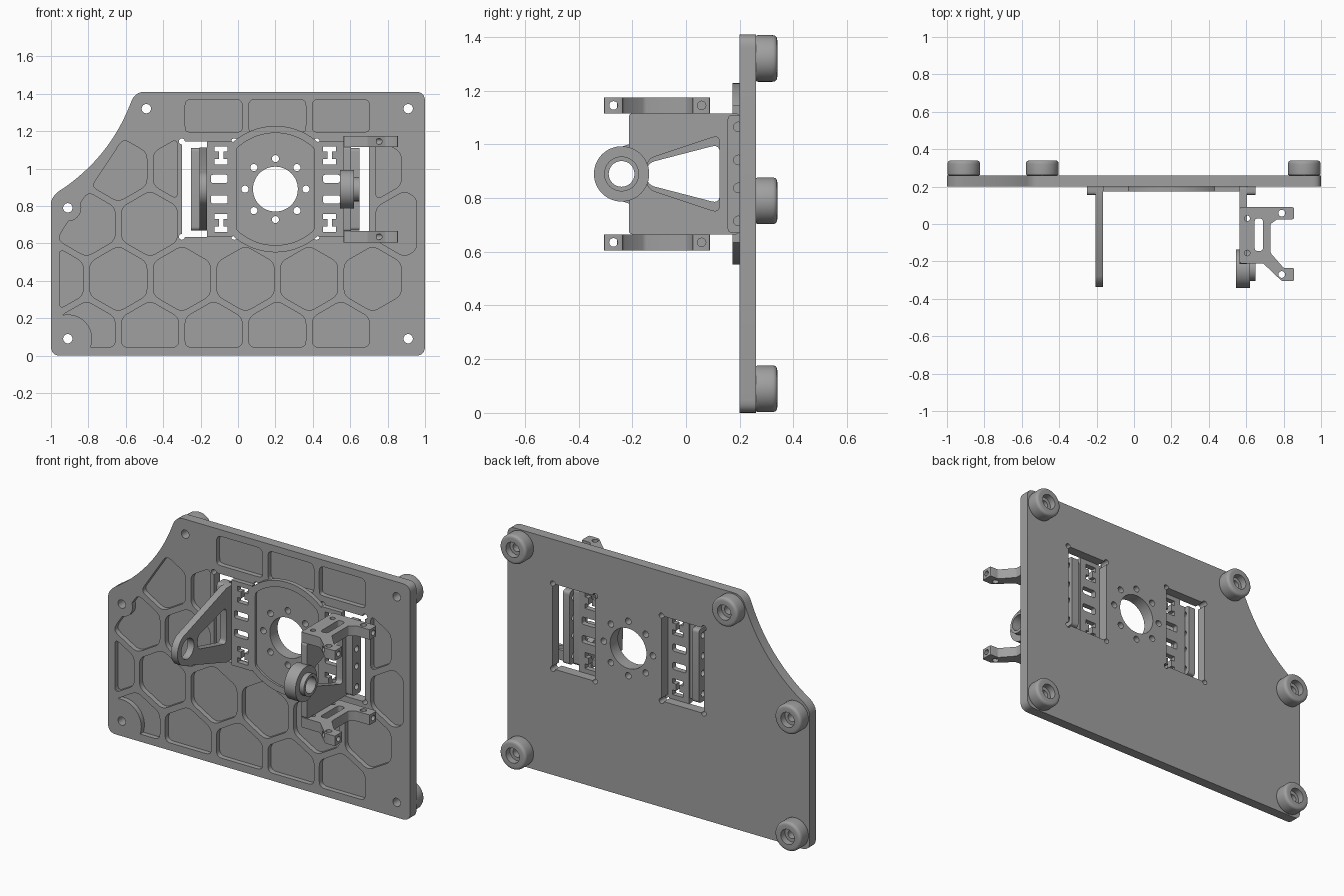
import bpy, bmesh, math
from mathutils import Vector

if "Cube" in bpy.data.objects:
    bpy.data.objects.remove(bpy.data.objects["Cube"])

grey = bpy.data.materials.new("machined grey")
grey.use_nodes = True
COLOUR = (0.35, 0.35, 0.35, 1)
grey.diffuse_color = COLOUR
grey.node_tree.nodes["Principled BSDF"].inputs["Base Color"].default_value = COLOUR

CX, CZ = 0.2, 0.89           # axis of the turntable boss
FRONT, BACK = 0.2, 0.26      # panel faces


# ---- outline helpers -------------------------------------------------
def circle(u, v, r, n=32):
    return [(u + r * math.cos(2 * math.pi * i / n), v + r * math.sin(2 * math.pi * i / n)) for i in range(n)]


def box(u0, u1, v0, v1):
    return [(u0, v0), (u1, v0), (u1, v1), (u0, v1)]


def curve(a, b, c, n):
    a, b, c = Vector(a), Vector(b), Vector(c)
    return [tuple(a * (1 - t) ** 2 + b * 2 * t * (1 - t) + c * t * t) for t in [i / n for i in range(n + 1)]]


def rounded(pts, r, n=5):
    out = []
    for i, p in enumerate(pts):
        p, a, b = Vector(p), Vector(pts[i - 1]), Vector(pts[(i + 1) % len(pts)])
        da, db = a - p, b - p
        out += curve(p + da.normalized() * min(r, da.length * 0.45), p,
                     p + db.normalized() * min(r, db.length * 0.45), n)
    return out


def clip(pts, nu, nv, d):
    """Keep the side of the outline where nu*u + nv*v >= d."""
    out = []
    for i, q in enumerate(pts):
        p = pts[i - 1]
        sp, sq = nu * p[0] + nv * p[1] - d, nu * q[0] + nv * q[1] - d
        if sp * sq < 0:
            t = sp / (sp - sq)
            out.append((p[0] + t * (q[0] - p[0]), p[1] + t * (q[1] - p[1])))
        if sq >= 0:
            out.append(q)
    return out


# ---- solid helpers ---------------------------------------------------
def prism(name, outlines, axis, lo, hi):
    place = {"x": lambda u, v, w: (w, u, v), "y": lambda u, v, w: (u, w, v), "z": lambda u, v, w: (u, v, w)}[axis]
    bm = bmesh.new()
    for pts in outlines:
        ends = [[bm.verts.new(place(u, v, w)) for u, v in pts] for w in (lo, hi)]
        for loop in ends:
            bm.faces.new(loop)
        for i in range(len(pts)):
            bm.faces.new((ends[0][i - 1], ends[0][i], ends[1][i], ends[1][i - 1]))
    bmesh.ops.recalc_face_normals(bm, faces=bm.faces)
    mesh = bpy.data.meshes.new(name)
    bm.to_mesh(mesh)
    bm.free()
    ob = bpy.data.objects.new(name, mesh)
    bpy.context.collection.objects.link(ob)
    return ob


def activate(ob):
    bpy.ops.object.select_all(action="DESELECT")
    ob.select_set(True)
    bpy.context.view_layer.objects.active = ob


def cut(ob, outlines, axis, lo, hi, keep=None):
    cutter = prism("cutter", outlines, axis, lo, hi)
    if keep:
        cut(cutter, keep, axis, lo - 0.1, hi + 0.1)
    mod = ob.modifiers.new("cut", "BOOLEAN")
    mod.operation, mod.solver, mod.object = "DIFFERENCE", "EXACT", cutter
    activate(ob)
    bpy.ops.object.modifier_apply(modifier="cut")
    bpy.data.objects.remove(cutter)


def finish(ob):
    ob.data.materials.clear()
    ob.data.materials.append(grey)
    activate(ob)
    bpy.ops.object.shade_smooth_by_angle(angle=math.radians(30))


def mirror_x(pts):
    return [(2 * CX - u, v) for u, v in pts]


# ---- panel with the swept corner -------------------------------------
feet = [(-0.91, 0.09), (0.91, 0.09), (0.91, 1.32), (-0.49, 1.32), (-0.91, 0.79)]
corner = lambda *p: curve(*p, 6)
outline = (corner((-1, 0.05), (-1, 0), (-0.95, 0)) + corner((0.95, 0), (1, 0), (1, 0.05))
           + corner((1, 1.36), (1, 1.41), (0.95, 1.41)) + corner((-0.5, 1.41), (-0.55, 1.41), (-0.57, 1.36))
           + curve((-0.58, 1.335), (-0.69, 1.06), (-0.94, 0.89), 16) + corner((-0.95, 0.885), (-1, 0.85), (-1, 0.81)))
panel = prism("panel", [outline], "y", FRONT, BACK)

# honeycomb pockets
pockets = []
PITCH, ROW = 0.34, 0.294
for row in range(5):
    for col in range(6):
        u = -0.98 + col * PITCH + (PITCH / 2 if row % 2 == 0 else 0)
        v = 0.116 + row * ROW
        if (row, col) in ((0, 5), (4, 0), (4, 1), (4, 5), (3, 0)):
            continue
        if row in (2, 3) and 0 < u + 0.2 < 0.8:
            continue
        a = math.pi / 6
        h = [(u + 0.176 * math.cos(a + i * 2 * a), v + 0.176 * math.sin(a + i * 2 * a)) for i in range(6)]
        limits = [(1, 0, -0.955), (-1, 0, -0.955), (0, 1, 0.045), (0, -1, -1.37), (0.83, -0.55, -1.147)]
        if row == 4:
            limits = limits[:4] + [(0, 1, 1.195)]
        if row in (2, 3):
            limits.append((1, 0, 0.738) if u > 0.5 else (-1, 0, 0.325))
        for lim in limits:
            h = clip(h, *lim)
        if len(h) > 2:
            pockets.append(rounded(h, 0.035))
keep = [circle(*f, 0.13 if f == feet[0] else 0.072) for f in feet]
cut(panel, pockets, "y", FRONT - 0.05, FRONT + 0.03, keep)

# windows with corner reliefs, screw holes, bore
window = box(-0.30, -0.02, 0.635, 1.145)
cut(panel, [window, mirror_x(window)], "y", 0.1, 0.4)
reliefs = [circle(u, v, 0.016, 16) for u, v in window]
cut(panel, reliefs + [mirror_x(c) for c in reliefs], "y", 0.1, 0.4)
bore = [circle(CX, CZ, 0.12, 48)]
for i in range(8):
    t = i * math.pi / 4
    bore.append(circle(CX + 0.163 * math.cos(t), CZ + 0.163 * math.sin(t), 0.019, 20))
cut(panel, bore + [circle(*f, 0.025, 24) for f in feet], "y", 0.1, 0.4)
finish(panel)


# ---- turntable boss --------------------------------------------------
def oval(r, half):
    pts = circle(CX, CZ, r, 96)
    return clip(clip(pts, 1, 0, CX - half), -1, 0, -CX - half)


boss = prism("turntable_boss", [oval(0.338, 0.23)], "y", 0.173, FRONT)
cut(boss, [rounded(oval(0.3, 0.208), 0.04, 3)], "y", 0.1, 0.186)
cut(boss, bore, "y", 0.1, 0.4)
finish(boss)

# ---- slotted mounting tabs beside the boss ---------------------------
tab = box(-0.165, -0.03, 0.635, 1.145)
slots = []
for s in (-1, 1):
    z = CZ + s * 0.18
    quarter = [(0.012, 0.02), (0.035, 0.02), (0.035, 0.048), (0.012, 0.048)]
    right = [(-0.09 + a, z + b) for a, b in quarter]
    bone = ([(-0.09 + a, z - b) for a, b in reversed(quarter)] + right
            + [(-0.09 - a, z + b) for a, b in reversed(quarter)] + [(-0.09 - a, z - b) for a, b in quarter])
    slots.append(bone)
    slots.append(rounded(box(-0.145, -0.055, CZ + s * 0.055 - 0.022, CZ + s * 0.055 + 0.022), 0.012))
for name, flip in (("right_mounting_tab", False), ("left_mounting_tab", True)):
    ob = prism(name, [mirror_x(tab) if flip else tab], "y", 0.173, FRONT + 0.005)
    cut(ob, [mirror_x(s) if flip else s for s in slots], "y", 0.1, 0.4)
    finish(ob)

# ---- bolting strips at the foot of each arm --------------------------
for name, lo in (("right_bolting_strip", -0.25), ("left_bolting_strip", 0.605)):
    ob = prism(name, [rounded(box(0.155, 0.235, 0.67, 1.11), 0.02)], "x", lo, lo + 0.045)
    cut(ob, [circle(0.195, CZ + d, 0.018, 16) for d in (-0.175, -0.052, 0.052, 0.175)], "x", lo - 0.1, lo + 0.1)
    finish(ob)

# ---- arms carrying the pivot -----------------------------------------
HY = -0.24


def arm_hole(wide, narrow):
    return rounded([(-0.145, CZ - narrow), (0.125, CZ - wide), (0.125, CZ + wide), (-0.145, CZ + narrow)], 0.03)


nose = [(HY + 0.097 * math.cos(t), CZ + 0.097 * math.sin(t))
        for t in [math.radians(115 + i * 130 / 20) for i in range(21)]]
arm = prism("right_arm", [[(0.2, CZ + 0.222), (0.13, CZ + 0.222)] + nose
                          + [(0.13, CZ - 0.222), (0.2, CZ - 0.222)]], "x", -0.207, -0.165)
cut(arm, [arm_hole(0.11, 0.04), circle(HY, CZ, 0.06)], "x", -0.4, 0)
finish(arm)

arm = prism("left_arm", [rounded(box(-0.213, 0.2, CZ - 0.225, CZ + 0.225), 0.015)], "x", 0.565, 0.605)
cut(arm, [arm_hole(0.145, 0.055), circle(HY, CZ, 0.05)], "x", 0.4, 0.8)
finish(arm)

for name, r, lo, hi in (("pivot_hub", 0.103, 0.545, 0.62), ("pivot_collar", 0.065, 0.62, 0.65)):
    hub = prism(name, [circle(HY, CZ, r, 48)], "x", lo, hi)
    cut(hub, [circle(HY, CZ, 0.048)], "x", 0.4, 0.8)
    finish(hub)

# ---- forked brackets above and below the left arm --------------------
fork = [(0.565, 0.09), (0.855, 0.09), (0.855, 0.025), (0.765, 0.025), (0.73, 0.0), (0.73, -0.155), (0.80, -0.235),
        (0.855, -0.235), (0.855, -0.305), (0.79, -0.305), (0.69, -0.21), (0.565, -0.21)]
for name, mid in (("upper_fork", CZ + 0.255), ("lower_fork", CZ - 0.255)):
    ob = prism(name, [rounded(fork, 0.008, 2)], "z", mid - 0.03, mid + 0.03)
    holes = [circle(0.79, 0.058, 0.018, 16), circle(0.79, -0.27, 0.018, 16),
             circle(0.605, 0.03, 0.015, 16), circle(0.605, -0.155, 0.015, 16)]
    cut(ob, holes + [rounded(box(0.645, 0.69, -0.145, 0.03), 0.02)], "z", mid - 0.1, mid + 0.1)
    cut(ob, [circle(0.058, mid, 0.016, 16), circle(-0.27, mid, 0.016, 16)], "x", 0.74, 0.95)
    finish(ob)

# ---- round feet on the back, turned from one profile -----------------
profile = ([(0.025, BACK), (0.08, BACK)] + curve((0.08, BACK), (0.087, BACK), (0.087, BACK + 0.01), 3)[1:]
           + curve((0.087, 0.32), (0.087, 0.34), (0.068, 0.34), 5)
           + [(0.045, 0.34), (0.045, 0.30), (0.025, 0.30)])
for i, (x, z) in enumerate(feet):
    bm = bmesh.new()
    ring = [bm.verts.new((r, y, 0)) for r, y in profile]
    edges = [bm.edges.new((ring[k - 1], ring[k])) for k in range(len(ring))]
    bmesh.ops.spin(bm, geom=ring + edges, cent=(0, 0, 0), axis=(0, 1, 0), angle=2 * math.pi, steps=40)
    bmesh.ops.remove_doubles(bm, verts=bm.verts, dist=0.0001)
    bmesh.ops.recalc_face_normals(bm, faces=bm.faces)
    mesh = bpy.data.meshes.new("foot")
    bm.to_mesh(mesh)
    bm.free()
    foot = bpy.data.objects.new(f"foot_{i + 1}", mesh)
    foot.location = (x, 0, z)
    bpy.context.collection.objects.link(foot)
    finish(foot)
